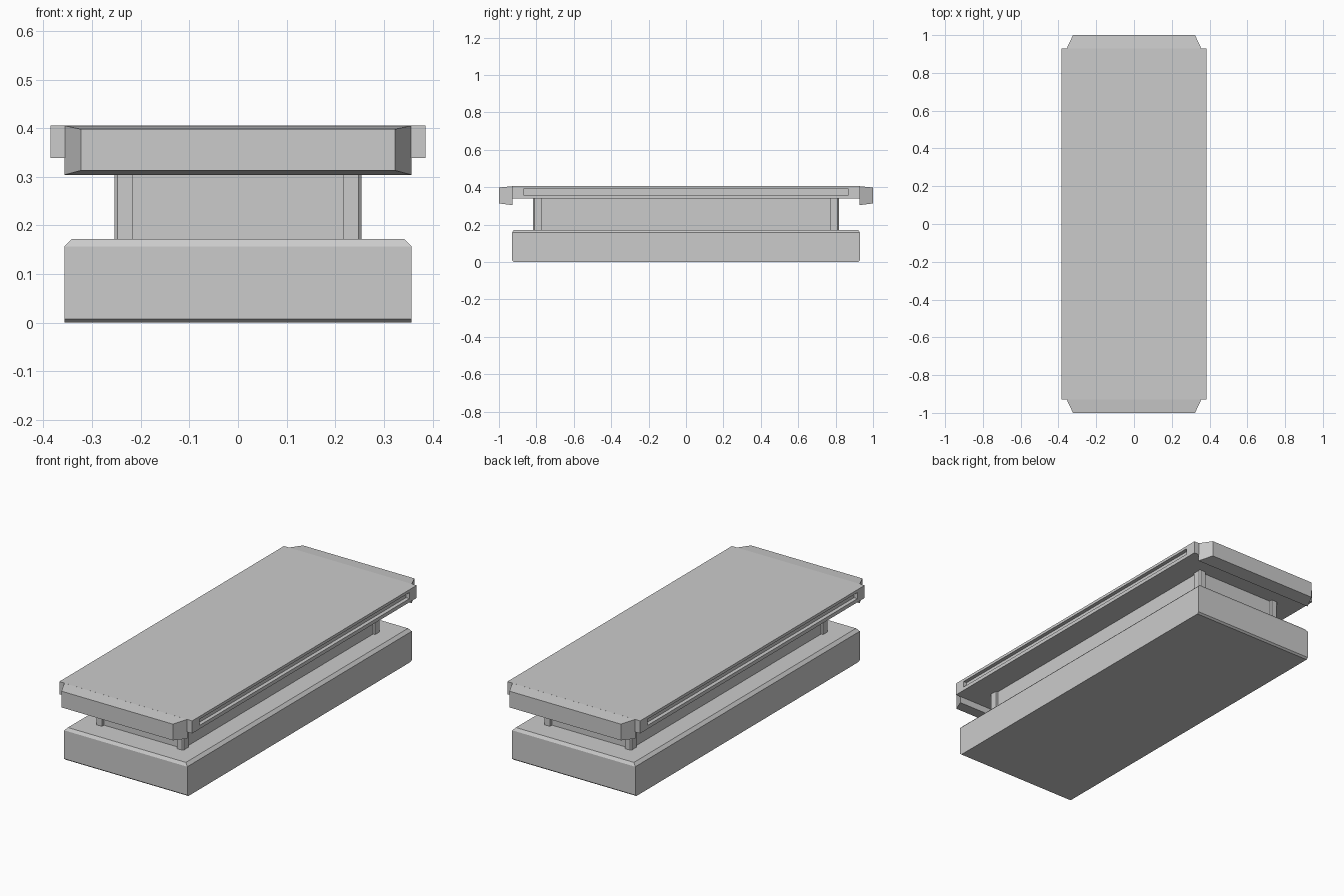
import bpy, bmesh
from math import copysign

if "Cube" in bpy.data.objects:
    bpy.data.objects.remove(bpy.data.objects["Cube"])


def finish(name, bm):
    bmesh.ops.recalc_face_normals(bm, faces=bm.faces[:])
    me = bpy.data.meshes.new(name)
    bm.to_mesh(me)
    bm.free()
    ob = bpy.data.objects.new(name, me)
    bpy.context.collection.objects.link(ob)
    return ob


def loft(name, rings):
    """Skin a stack of equal-sized vertex rings and cap both ends."""
    bm = bmesh.new()
    loops = [[bm.verts.new(p) for p in ring] for ring in rings]
    n = len(loops[0])
    for a, b in zip(loops, loops[1:]):
        for i in range(n):
            j = (i + 1) % n
            bm.faces.new((a[i], a[j], b[j], b[i]))
    bm.faces.new(loops[0])
    bm.faces.new(loops[-1])
    return finish(name, bm)


def rect_z(hx, hy, z):
    return [(-hx, -hy, z), (hx, -hy, z), (hx, hy, z), (-hx, hy, z)]


def rect_y(hx, y, z0, z1):
    return [(-hx, y, z0), (hx, y, z0), (hx, y, z1), (-hx, y, z1)]


# Base plinth with bevelled top edge
loft("base", [rect_z(0.357, 0.92, 0), rect_z(0.357, 0.93, 0.008),
              rect_z(0.357, 0.93, 0.157), rect_z(0.342, 0.92, 0.172)])

# Central body
loft("body", [rect_z(0.243, 0.80, 0.165), rect_z(0.243, 0.80, 0.345)])

# Corner posts with a chamfered outer corner
for sx in (-1, 1):
    for sy in (-1, 1):
        x0, x1, y0, y1, c = 0.217, 0.254, 0.772, 0.817, 0.006
        outline = [(x0, y0), (x1, y0), (x1, y1 - c), (x1 - c, y1), (x0, y1)]
        loft("corner_post", [[(sx * x, sy * y, z) for x, y in outline]
                             for z in (0.165, 0.345)])

# Top slab with a long recessed slot in each side
bm = bmesh.new()
bmesh.ops.create_cube(bm, size=1)
for v in bm.verts:
    v.co = (v.co.x * 0.77, v.co.y * 1.86, 0.372 + v.co.z * 0.066)
bm.normal_update()
sides = [f for f in bm.faces if abs(f.normal.x) > 0.9]
for f in sides:
    bmesh.ops.inset_individual(bm, faces=[f], thickness=0.01)
    for v in f.verts:
        v.co.y = copysign(0.87, v.co.y)
        v.co.z = 0.374 + copysign(0.016, v.co.z - 0.372)
    ext = bmesh.ops.extrude_discrete_faces(bm, faces=[f])
    for v in ext["faces"][0].verts:
        v.co.x -= copysign(0.02, v.co.x)
finish("top_slab", bm)

# Tapered end caps
for s in (-1, 1):
    loft("end_cap", [rect_y(0.357, s * 0.928, 0.304, 0.405),
                     rect_y(0.323, s * 1.0, 0.313, 0.398)])
